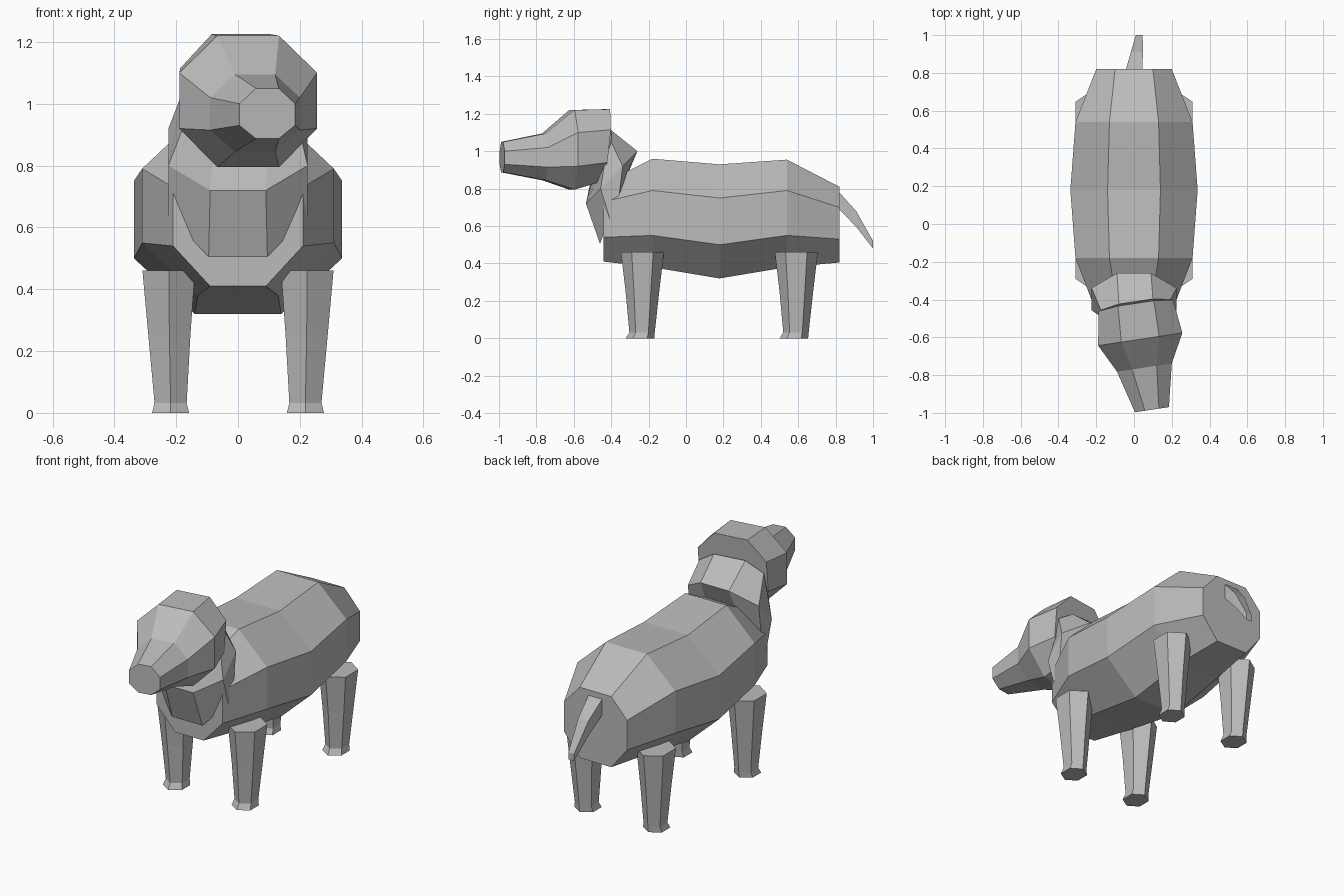
import bpy
import bmesh
from math import cos, sin, pi

cube = bpy.data.objects.get("Cube")
if cube:
    bpy.data.objects.remove(cube, do_unlink=True)

# One plain grey for the whole animal
grey = bpy.data.materials.new("plain grey")
grey.use_nodes = True
grey.diffuse_color = (0.5, 0.5, 0.5, 1)
grey.node_tree.nodes["Principled BSDF"].inputs["Base Color"].default_value = (0.5, 0.5, 0.5, 1)


def loft(name, rings):
    """Skin a list of equal-sized rings and close both ends."""
    bm = bmesh.new()
    loops = [[bm.verts.new(p) for p in ring] for ring in rings]
    for a, b in zip(loops, loops[1:]):
        for i in range(len(a)):
            j = (i + 1) % len(a)
            bm.faces.new((a[i], a[j], b[j], b[i]))
    bm.faces.new(loops[0])
    bm.faces.new(loops[-1])
    bmesh.ops.recalc_face_normals(bm, faces=bm.faces)
    mesh = bpy.data.meshes.new(name)
    bm.to_mesh(mesh)
    bm.free()
    mesh.materials.append(grey)
    obj = bpy.data.objects.new(name, mesh)
    bpy.context.collection.objects.link(obj)
    return obj


def octagon(x, y_top, y_bottom, heights, flat, wide, turn=0.0):
    """Eight-sided section; heights run top, upper side, lower side, bottom."""
    top, upper, lower, bottom = heights
    outline = [(flat, top), (wide, upper), (wide, lower), (flat, bottom),
               (-flat, bottom), (-wide, lower), (-wide, upper), (-flat, top)]
    ring = []
    for dx, z in outline:
        f = (top - z) / (top - bottom)
        ring.append((x + dx, y_top + (y_bottom - y_top) * f + turn * dx, z))
    return ring


# Barrel body
loft("body", [
    octagon(0, -0.44, -0.44, (0.83, 0.73, 0.54, 0.41), 0.09, 0.21),
    octagon(0, -0.18, -0.18, (0.96, 0.79, 0.55, 0.38), 0.13, 0.31),
    octagon(0, 0.18, 0.18, (0.93, 0.75, 0.50, 0.32), 0.14, 0.337),
    octagon(0, 0.54, 0.54, (0.955, 0.79, 0.55, 0.38), 0.13, 0.31),
    octagon(0, 0.82, 0.82, (0.81, 0.70, 0.53, 0.405), 0.10, 0.20),
])

# Slanted neck and chest
loft("neck", [
    octagon(0, -0.31, -0.46, (0.89, 0.77, 0.64, 0.505), 0.095, 0.225),
    octagon(0, -0.26, -0.535, (1.0, 0.92, 0.80, 0.72), 0.09, 0.225),
    octagon(0.01, -0.41, -0.49, (1.11, 1.05, 0.93, 0.84), 0.09, 0.185, 0.15),
])

# Head and muzzle, turned a little to the left
loft("head", [
    octagon(0.01, -0.42, -0.46, (1.225, 1.115, 0.94, 0.84), 0.095, 0.197, 0.15),
    octagon(0.033, -0.61, -0.61, (1.22, 1.10, 0.92, 0.795), 0.10, 0.223, 0.15),
    octagon(0.055, -0.76, -0.76, (1.095, 1.02, 0.915, 0.845), 0.065, 0.145, 0.15),
    octagon(0.095, -0.983, -0.983, (1.05, 1.0, 0.93, 0.887), 0.037, 0.09, 0.15),
])


# Six-sided tapering legs with a small foot flare
def hexagon(x, y, z, half_x, half_y):
    return [(x + half_x * sin(i * pi / 3) / sin(pi / 3),
             y + half_y * cos(i * pi / 3), z) for i in range(6)]


for place, y in (("front", -0.233), ("hind", 0.59)):
    for side, s in (("left", 1), ("right", -1)):
        loft(f"{place}_{side}_leg", [
            hexagon(s * 0.224, y, 0.46, 0.085, 0.115),
            hexagon(s * 0.222, y, 0.25, 0.068, 0.09),
            hexagon(s * 0.218, y - 0.002, 0.032, 0.052, 0.068),
            hexagon(s * 0.218, y - 0.013, 0.0, 0.06, 0.076),
        ])


# Drooping tail, bending slightly to the left
def tail_ring(x, y, high, low, half):
    return [(x - half, y, low), (x + half, y, low), (x + half, y, high), (x - half, y, high)]


loft("tail", [
    tail_ring(0, 0.81, 0.79, 0.70, 0.045),
    tail_ring(0.015, 0.91, 0.68, 0.595, 0.032),
    tail_ring(0.028, 1.0, 0.52, 0.48, 0.018),
])
